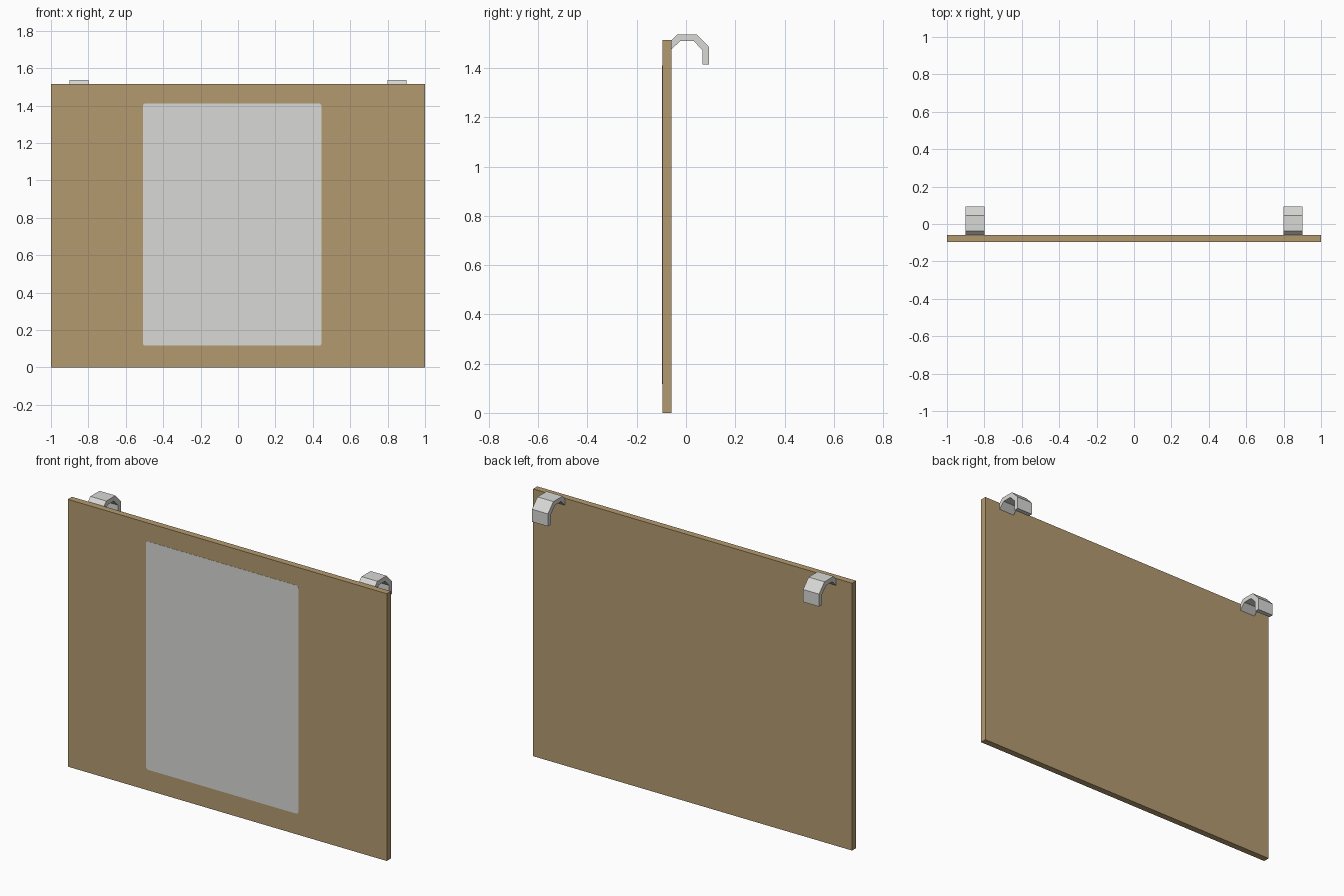
import bpy
import bmesh
import math

if "Cube" in bpy.data.objects:
    bpy.data.objects.remove(bpy.data.objects["Cube"])


def material(name, srgb):
    m = bpy.data.materials.new(name)
    lin = [((c / 255 + 0.055) / 1.055) ** 2.4 for c in srgb]
    m.diffuse_color = (*lin, 1.0)
    m.use_nodes = True
    m.node_tree.nodes["Principled BSDF"].inputs["Base Color"].default_value = m.diffuse_color
    return m


wood = material("tan_board", (180, 154, 111))
grey = material("light_grey", (216, 216, 214))


def prism(name, points, offset, mat):
    """Extrude a closed polygon by the offset vector."""
    bm = bmesh.new()
    face = bm.faces.new([bm.verts.new(p) for p in points])
    ext = bmesh.ops.extrude_face_region(bm, geom=[face], use_keep_orig=True)
    moved = [g for g in ext["geom"] if isinstance(g, bmesh.types.BMVert)]
    bmesh.ops.translate(bm, verts=moved, vec=offset)
    bmesh.ops.recalc_face_normals(bm, faces=bm.faces[:])
    mesh = bpy.data.meshes.new(name)
    bm.to_mesh(mesh)
    bm.free()
    mesh.materials.append(mat)
    obj = bpy.data.objects.new(name, mesh)
    bpy.context.collection.objects.link(obj)
    return obj


# Flat board
FRONT, BACK, TOP = -0.096, -0.059, 1.515
prism("board", [(-1, FRONT, 0), (1, FRONT, 0), (1, FRONT, TOP), (-1, FRONT, TOP)],
      (0, BACK - FRONT, 0), wood)

# Pale sheet on the front, with small rounded corners
x0, x1, z0, z1, r = -0.508, 0.446, 0.117, 1.411, 0.012
sheet = []
for cx, cz, start in ((x1 - r, z1 - r, 0), (x0 + r, z1 - r, 90),
                      (x0 + r, z0 + r, 180), (x1 - r, z0 + r, 270)):
    for step in range(4):
        a = math.radians(start + step * 30)
        sheet.append((cx + r * math.cos(a), FRONT, cz + r * math.sin(a)))
prism("sheet", sheet, (0, -0.001, 0), grey)

# Faceted hooks bent backwards from the top edge
profile = [(-0.060, 1.512), (-0.037, 1.536), (0.045, 1.536), (0.094, 1.485),
           (0.094, 1.414), (0.067, 1.414), (0.067, 1.473), (0.031, 1.510),
           (-0.024, 1.510), (-0.060, 1.475)]
for side, x in (("left", -0.9), ("right", 0.8)):
    prism(side + "_hook", [(x, y, z) for y, z in profile], (0.1, 0, 0), grey)
